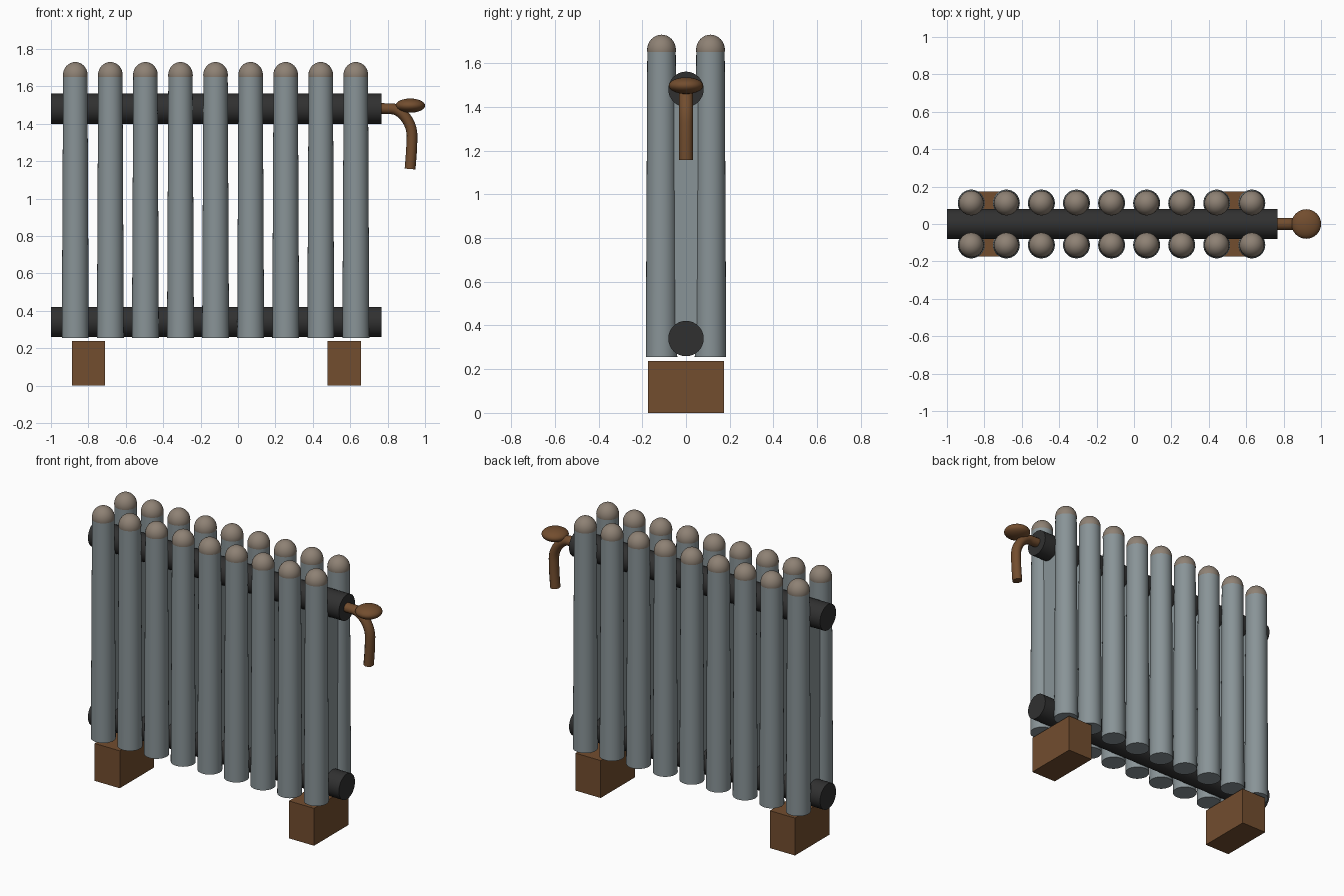
import bpy
import math
from mathutils import Vector

if "Cube" in bpy.data.objects:
    bpy.data.objects.remove(bpy.data.objects["Cube"], do_unlink=True)


def material(name, r, g, b):
    mat = bpy.data.materials.new(name)
    mat.use_nodes = True
    mat.diffuse_color = (r, g, b, 1)
    mat.node_tree.nodes["Principled BSDF"].inputs["Base Color"].default_value = (r, g, b, 1)
    return mat


GREY = material("blue grey paint", 0.25, 0.295, 0.31)
TAN = material("warm grey cap", 0.27, 0.22, 0.175)
BLACK = material("dark iron", 0.03, 0.03, 0.03)
BROWN = material("brown", 0.17, 0.075, 0.028)


def finish(name, mat, smooth=True):
    obj = bpy.context.object
    obj.name = name
    obj.data.materials.append(mat)
    if smooth:
        bpy.ops.object.shade_smooth_by_angle(angle=math.radians(40))
    return obj


def box(name, center, size, mat):
    bpy.ops.mesh.primitive_cube_add(size=1, location=center)
    bpy.context.object.scale = size
    bpy.ops.object.transform_apply(location=False, rotation=False, scale=True)
    return finish(name, mat, False)


def ball(name, center, radii, mat):
    bpy.ops.mesh.primitive_uv_sphere_add(segments=32, ring_count=16, radius=1, location=center)
    bpy.context.object.scale = radii
    bpy.ops.object.transform_apply(location=False, rotation=False, scale=True)
    return finish(name, mat)


# Radiator sections: two tapered columns with domed caps, joined by a web
PIPE_HEIGHTS = {"lower": 0.34, "upper": 1.48}
BOTTOM, SHOULDER = 0.255, 1.66
for i in range(9):
    x = -0.87 + i * 0.1875
    for side, y in (("front", -0.112), ("back", 0.112)):
        bpy.ops.mesh.primitive_cone_add(vertices=32, radius1=0.072, radius2=0.065,
                                        depth=SHOULDER - BOTTOM,
                                        location=(x, y, (BOTTOM + SHOULDER) / 2))
        finish(f"{side}_column_{i + 1}", GREY)
        ball(f"{side}_cap_{i + 1}", (x, y, SHOULDER), (0.066, 0.066, 0.07), TAN)
    box(f"web_{i + 1}", (x, 0, 0.91), (0.07, 0.16, 1.14), GREY)

# Horizontal header pipes
for level, z in PIPE_HEIGHTS.items():
    bpy.ops.mesh.primitive_cylinder_add(vertices=32, radius=0.081, depth=1.767,
                                        location=(-0.1165, 0, z),
                                        rotation=(0, math.pi / 2, 0))
    finish(f"{level}_pipe", BLACK)

# Feet
for side, x in (("right", -0.8), ("left", 0.568)):
    box(f"{side}_foot", (x, 0, 0.119), (0.177, 0.346, 0.238), BROWN)

# Bent valve pipe
curve = bpy.data.curves.new("valve_pipe", "CURVE")
curve.dimensions = "3D"
curve.bevel_depth = 0.029
curve.bevel_resolution = 4
curve.use_fill_caps = True
spline = curve.splines.new("BEZIER")
path = [((0.74, 1.482), (0.03, 0)), ((0.82, 1.48), (0.05, 0)),
        ((0.93, 1.34), (0, -0.07)), ((0.92, 1.158), (-0.005, -0.06))]
spline.bezier_points.add(len(path) - 1)
for point, ((x, z), (dx, dz)) in zip(spline.bezier_points, path):
    point.co = (x, 0, z)
    handle = Vector((dx, 0, dz))
    point.handle_left = point.co - handle
    point.handle_right = point.co + handle
valve = bpy.data.objects.new("valve_pipe", curve)
bpy.context.collection.objects.link(valve)
bpy.ops.object.select_all(action="DESELECT")
valve.select_set(True)
bpy.context.view_layer.objects.active = valve
bpy.ops.object.convert(target="MESH")
valve = bpy.context.object
valve.scale.y = 1.12
bpy.ops.object.transform_apply(location=False, rotation=False, scale=True)
finish("valve_pipe", BROWN)

# Flattened valve knob
ball("valve_knob", (0.921, 0, 1.497), (0.079, 0.079, 0.038), BROWN)
